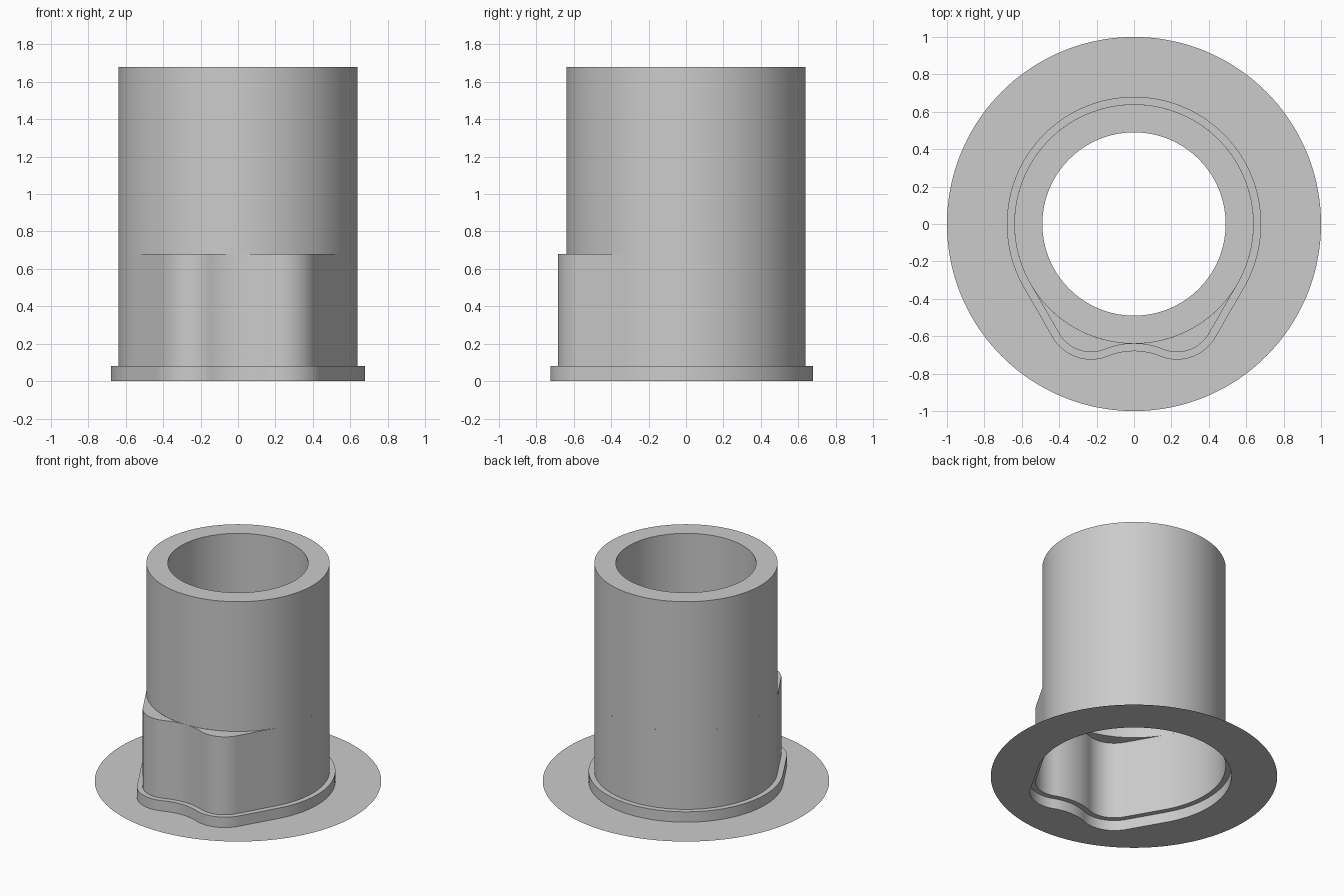
import bpy
import bmesh
from math import sin, cos, radians, atan2, degrees
from mathutils import Vector

cube = bpy.data.objects.get("Cube")
if cube:
    bpy.data.objects.remove(cube, do_unlink=True)

grey = bpy.data.materials.new("plain_grey")
grey.use_nodes = True
colour = (0.6, 0.6, 0.6, 1)
grey.diffuse_color = colour
grey.node_tree.nodes["Principled BSDF"].inputs["Base Color"].default_value = colour

OUTER, BORE, DISC = 0.64, 0.49, 1.0
LIP, KEY_TOP, TOP, BORE_END = 0.08, 0.68, 1.68, 0.98
LOBE_X, LOBE_Y, LOBE_R = 0.23, -0.488, 0.197
DIP_Y, DIP_R = -1.053, 0.413


def arc(x, y, r, start, end, n):
    """Points along an arc, both ends included."""
    angles = [radians(start + (end - start) * i / n) for i in range(n + 1)]
    return [Vector((x + r * cos(a), y + r * sin(a))) for a in angles]


def keyed_outline(grow=0.0):
    """Round back, two straight tangents and a double-lobed front."""
    turn = degrees(atan2(LOBE_X, LOBE_Y - DIP_Y))
    back = arc(0, 0, OUTER + grow, -30, 210, 96)
    left = arc(-LOBE_X, LOBE_Y, LOBE_R + grow, 210, 270 + turn, 20)
    dip = arc(0, DIP_Y, DIP_R - grow, 90 + turn, 90 - turn, 16)
    right = arc(LOBE_X, LOBE_Y, LOBE_R + grow, 270 - turn, 330, 20)

    def straight(a, b):
        return [a.lerp(b, i / 12) for i in range(1, 12)]

    return (back + straight(back[-1], left[0]) + left + dip[1:-1]
            + right + straight(right[-1], back[0]))


def ring(points, r):
    """Outline points pushed radially onto a circle."""
    return [p.normalized() * r for p in points]


def loft(name, rows):
    """Skin a stack of (outline, height) rows."""
    bm = bmesh.new()
    loops = [[bm.verts.new((p.x, p.y, z)) for p in pts] for pts, z in rows]
    for a, b in zip(loops, loops[1:]):
        for i in range(len(a)):
            j = (i + 1) % len(a)
            bm.faces.new((a[i], a[j], b[j], b[i]))
    bmesh.ops.remove_doubles(bm, verts=bm.verts, dist=0.0002)
    mesh = bpy.data.meshes.new(name)
    bm.to_mesh(mesh)
    bm.free()
    mesh.materials.append(grey)
    obj = bpy.data.objects.new(name, mesh)
    bpy.context.collection.objects.link(obj)
    bpy.ops.object.select_all(action="DESELECT")
    obj.select_set(True)
    bpy.context.view_layer.objects.active = obj
    bpy.ops.object.shade_smooth_by_angle(angle=radians(30))
    return obj


wall = keyed_outline()
lip = keyed_outline(0.04)
circle = arc(0, 0, 1, 0, 360, 128)[:-1]

# Thin base disc, open in the middle along the lip outline
loft("base_disc", [(ring(lip, DISC), 0), (lip, 0)])

# Hollow raised lip with its narrow ledge
loft("base_lip", [(lip, 0), (lip, LIP), (wall, LIP)])

# Keyed socket wall, with a cap over the two front lobes
loft("keyed_socket", [(wall, LIP), (wall, KEY_TOP), (ring(wall, OUTER), KEY_TOP)])

# Upper tube: outer wall, rim, bore and the underside of the thick wall
loft("upper_tube", [(ring(circle, OUTER), KEY_TOP), (ring(circle, OUTER), TOP),
                    (ring(circle, BORE), TOP), (ring(circle, BORE), BORE_END),
                    (ring(circle, OUTER), BORE_END)])
